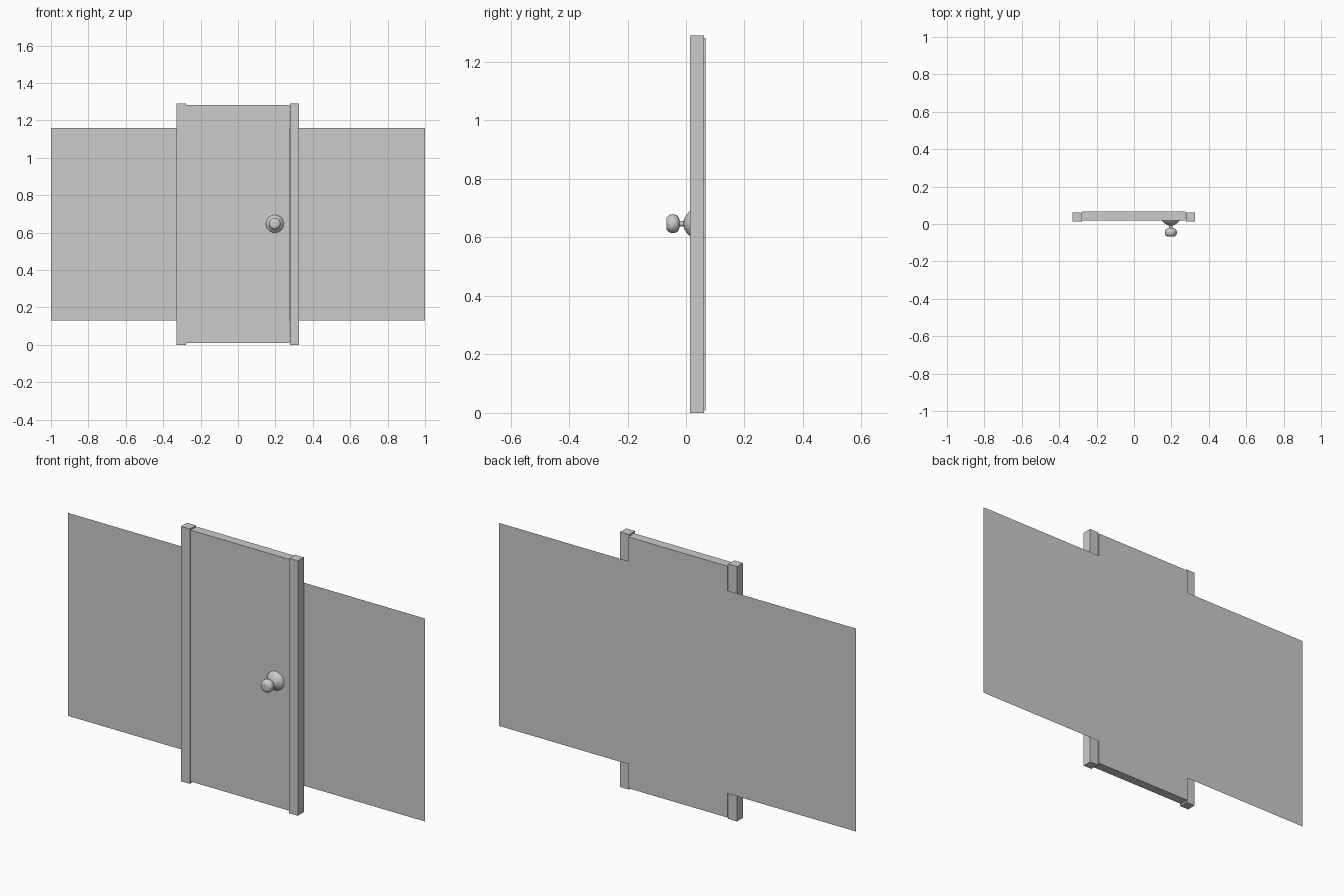
import bpy, bmesh
from math import radians
from mathutils import Matrix, Vector

if "Cube" in bpy.data.objects:
    bpy.data.objects.remove(bpy.data.objects["Cube"])


def make_object(name, bm):
    mesh = bpy.data.meshes.new(name)
    bm.to_mesh(mesh)
    bm.free()
    obj = bpy.data.objects.new(name, mesh)
    bpy.context.collection.objects.link(obj)
    return obj


def box(name, x, y, z):
    """Box from (min, max) pairs on each axis."""
    bm = bmesh.new()
    bmesh.ops.create_cube(bm, size=1)
    for v in bm.verts:
        v.co = [a[0] + (c + 0.5) * (a[1] - a[0]) for a, c in zip((x, y, z), v.co)]
    return make_object(name, bm)


def lathe_y(name, profile, x, z, sides):
    """Spin (radius, y) points about an axis running front to back."""
    bm = bmesh.new()
    verts = [bm.verts.new((x + r, y, z)) for r, y in profile]
    edges = [bm.edges.new(p) for p in zip(verts, verts[1:])]
    bmesh.ops.spin(bm, geom=verts + edges, cent=(x, 0, z), axis=(0, 1, 0),
                   angle=radians(360), steps=sides, use_duplicate=False)
    bmesh.ops.remove_doubles(bm, verts=bm.verts, dist=0.0003)
    bmesh.ops.recalc_face_normals(bm, faces=bm.faces)
    return make_object(name, bm)


BACK = 0.067

# Door leaf
box("door_panel", (-0.279, 0.276), (0.020, BACK), (0.009, 1.282))

# Upright frame posts on both sides
for side, x in (("left", (-0.328, -0.279)), ("right", (0.277, 0.326))):
    box(side + "_door_post", x, (0.013, 0.061), (0, 1.291))

# Thin wall sheet lying in the plane of the door's back
bm = bmesh.new()
bmesh.ops.create_grid(bm, x_segments=1, y_segments=1, size=1,
                      matrix=Matrix.Translation((0, BACK, 0.645))
                      @ Matrix.Rotation(radians(90), 4, 'X')
                      @ Matrix.Diagonal(Vector((1, 0.514, 1, 1))))
make_object("wall_sheet", bm)

# Door knob: rounded grip, neck and flared base plate
knob = lathe_y("door_knob", [
    (0, -0.065), (0.010, -0.067), (0.021, -0.066), (0.028, -0.060),
    (0.032, -0.051), (0.032, -0.040), (0.028, -0.030), (0.020, -0.024),
    (0.010, -0.022), (0.009, -0.008), (0.018, -0.006), (0.028, 0.000),
    (0.040, 0.010), (0.047, 0.017), (0.048, 0.021), (0, 0.021)],
    0.197, 0.647, 20)
bpy.context.view_layer.objects.active = knob
knob.select_set(True)
bpy.ops.object.shade_smooth_by_angle(angle=radians(40))
